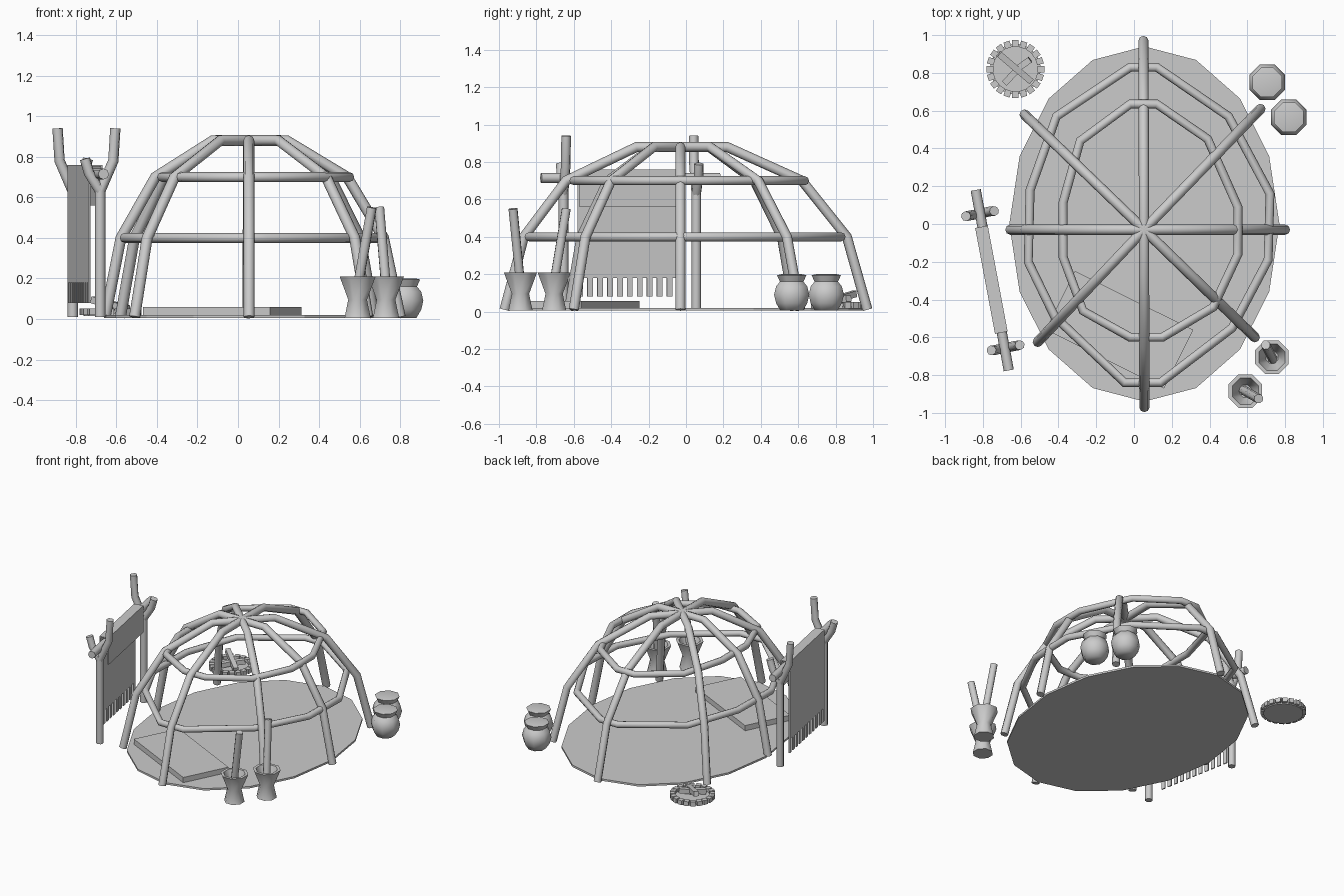
import bpy, bmesh, math
from mathutils import Vector, Matrix

if "Cube" in bpy.data.objects:
    bpy.data.objects.remove(bpy.data.objects["Cube"])

grey = bpy.data.materials.new("plain grey")
grey.use_nodes = True
grey.diffuse_color = (0.6, 0.6, 0.6, 1)
grey.node_tree.nodes["Principled BSDF"].inputs["Base Color"].default_value = (0.6, 0.6, 0.6, 1)


def add_mesh(name, bm, smooth=None):
    bmesh.ops.recalc_face_normals(bm, faces=bm.faces)
    mesh = bpy.data.meshes.new(name)
    bm.to_mesh(mesh)
    bm.free()
    ob = bpy.data.objects.new(name, mesh)
    bpy.context.collection.objects.link(ob)
    mesh.materials.append(grey)
    if smooth:
        bpy.ops.object.select_all(action='DESELECT')
        ob.select_set(True)
        bpy.context.view_layer.objects.active = ob
        bpy.ops.object.shade_smooth_by_angle(angle=math.radians(smooth))
    return ob


def tube(name, points, radius=0.027, closed=False):
    curve = bpy.data.curves.new(name, 'CURVE')
    curve.dimensions = '3D'
    curve.bevel_depth = radius
    curve.bevel_resolution = 2
    curve.use_fill_caps = True
    spline = curve.splines.new('POLY')
    spline.points.add(len(points) - 1)
    for p, co in zip(spline.points, points):
        p.co = (*co, 1)
    spline.use_cyclic_u = closed
    spline.use_smooth = True
    ob = bpy.data.objects.new(name, curve)
    bpy.context.collection.objects.link(ob)
    curve.materials.append(grey)
    return ob


def add_box(bm, centre, size, turn=Matrix()):
    m = Matrix.Translation(centre) @ turn @ Matrix.Diagonal((*size, 1))
    bmesh.ops.create_cube(bm, size=1, matrix=m)


def lathe(name, profile, x, y, sides=8):
    bm = bmesh.new()
    rings = []
    for r, z in profile:
        rings.append([bm.verts.new((x + r * math.cos(a), y + r * math.sin(a), z))
                      for a in (math.tau * (i + 0.5) / sides for i in range(sides))])
    for low, high in zip(rings, rings[1:]):
        for i in range(sides):
            j = (i + 1) % sides
            bm.faces.new((low[i], low[j], high[j], high[i]))
    bm.faces.new(rings[0])
    bm.faces.new(rings[-1])
    return add_mesh(name, bm, 60)


# Oval floor sheet
bm = bmesh.new()
bmesh.ops.create_cone(bm, cap_ends=True, segments=16, radius1=1, radius2=1, depth=1,
                      matrix=Matrix.Translation((0.055, 0, 0.012)) @ Matrix.Diagonal((0.715, 0.94, 0.014, 1)))
add_mesh("floor_sheet", bm)

# Sleeping mat
bm = bmesh.new()
add_box(bm, (-0.077, -0.56, 0.038), (0.70, 0.347, 0.04), Matrix.Rotation(math.radians(-26.5), 4, 'Z'))
add_mesh("sleeping_mat", bm)

# Bent dome ribs, each an arch through the crown
crown = Vector((0.053, -0.03))
feet = {"side": ((-0.655, -0.03), (0.80, -0.03)), "long": ((0.05, 0.97), (0.055, -0.97)),
        "diagonal_a": ((-0.58, 0.58), (0.64, -0.60)), "diagonal_b": ((0.67, 0.61), (-0.51, -0.625))}
steps = [(1, 0.01), (0.89, 0.4), (0.65, 0.7), (0.25, 0.88)]
for label, (start, end) in feet.items():
    path = [(*crown.lerp(Vector(start), f), z) for f, z in steps]
    path.append((*crown, 0.88))
    path += [(*crown.lerp(Vector(end), f), z) for f, z in reversed(steps)]
    tube("rib_" + label, path)

# Horizontal hoops
lower = [(-0.02, 0.83), (0.12, 0.83), (0.5, 0.57), (0.72, 0.16), (0.71, -0.19), (0.52, -0.55),
         (0.14, -0.84), (-0.05, -0.84), (-0.42, -0.49), (-0.56, -0.2), (-0.55, 0.18), (-0.41, 0.57)]
upper = [(-0.02, 0.635), (0.12, 0.635), (0.39, 0.45), (0.55, 0.09), (0.55, -0.16), (0.42, -0.44),
         (0.15, -0.6), (-0.02, -0.6), (-0.27, -0.46), (-0.375, -0.175), (-0.375, 0.115), (-0.285, 0.44)]
tube("hoop_lower", [(x, y, 0.4) for x, y in lower], 0.024, True)
tube("hoop_upper", [(x, y, 0.7) for x, y in upper], 0.024, True)

# Rack: forked posts and beam
for label, x, y, tall in (("front", -0.68, -0.655, 1), ("back", -0.815, 0.055, -1)):
    tube(label + "_rack_post", [(x, y, 0.01), (x, y, 0.66)], 0.026)
    for name, side, top in (("tall", tall, 0.94), ("short", -tall, 0.79)):
        knee = 0.78 if name == "tall" else 0.72
        reach = 0.065 if name == "tall" else 0.055
        tube(f"{label}_{name}_prong",
             [(x, y, 0.63), (x + side * reach, y + side * 0.012, knee),
              (x + side * 0.075, y + side * 0.014, top)], 0.026)
tube("rack_beam", [(-0.838, 0.18, 0.715), (-0.663, -0.775, 0.715)], 0.027)

# Cloth folded over the beam, long outer flap with fringe
yaw = Matrix.Rotation(math.atan2(0.105, 0.56), 4, 'Z')
middle = Vector((-0.755, -0.295, 0))
bm = bmesh.new()


def cloth_piece(across, along, low, high, width, thick=0.008):
    offset = yaw @ Vector((across, along, (low + high) / 2))
    add_box(bm, middle + offset, (thick, width, high - low), yaw)


cloth_piece(-0.03, 0, 0.18, 0.76, 0.57)
cloth_piece(0.03, 0, 0.56, 0.76, 0.57)
cloth_piece(0, 0, 0.752, 0.76, 0.57, 0.068)
for i in range(11):
    cloth_piece(-0.03, -0.27 + i * 0.054, 0.08, 0.18, 0.03)
add_mesh("hanging_cloth", bm)

# Water jars
for i, (x, y) in enumerate(((0.705, 0.75), (0.82, 0.565))):
    lathe(f"jar_{i + 1}", [(0.065, 0.005), (0.09, 0.045), (0.102, 0.09), (0.09, 0.135),
                           (0.068, 0.16), (0.085, 0.195), (0.06, 0.2)], x, y)

# Mortars with leaning pestles
sets = (((0.59, -0.885), (0.58, -0.88), (0.66, -0.925)),
        ((0.73, -0.705), (0.735, -0.715), (0.697, -0.64)))
for i, (spot, foot, tip) in enumerate(sets):
    lathe(f"mortar_{i + 1}", [(0.07, 0.005), (0.05, 0.095), (0.096, 0.21), (0.075, 0.21), (0.035, 0.1)], *spot)
    tube(f"pestle_{i + 1}", [(*foot, 0.1), (*tip, 0.55)], 0.025)

# Fire pit: bed, ring of stones and crossed logs
pit = Vector((-0.628, 0.82, 0))
bm = bmesh.new()
bmesh.ops.create_cone(bm, cap_ends=True, segments=20, radius1=0.135, radius2=0.135, depth=0.015,
                      matrix=Matrix.Translation(pit + Vector((0, 0, 0.022))))
add_mesh("fire_bed", bm)
bm = bmesh.new()
for i in range(20):
    turn = Matrix.Rotation(math.tau * i / 20, 4, 'Z')
    add_box(bm, pit + turn @ Vector((0.135, 0, 0.036)), (0.036, 0.034, 0.032), turn)
add_mesh("fire_stones", bm)

logs = (((-0.715, 0.90, 0.095), (-0.545, 0.755, 0.05)),
        ((-0.55, 0.87, 0.07), (-0.62, 0.82, 0.06)),
        ((-0.685, 0.745, 0.05), (-0.62, 0.815, 0.06)))
bm = bmesh.new()
for a, b in logs:
    a, b = Vector(a), Vector(b)
    turn = (b - a).to_track_quat('X', 'Z').to_matrix().to_4x4()
    add_box(bm, (a + b) / 2, ((b - a).length, 0.034, 0.034), turn)
add_mesh("fire_logs", bm)
